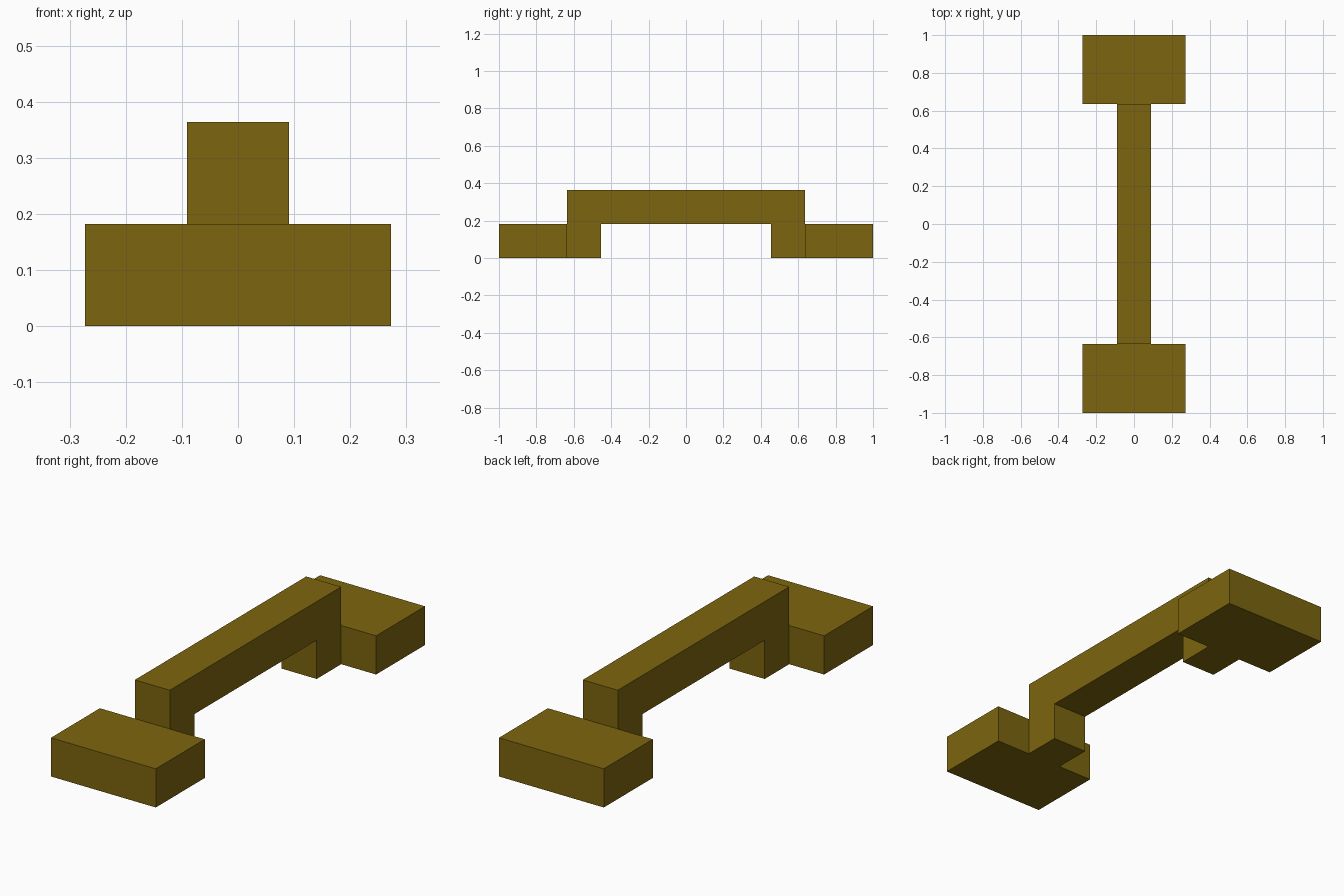
import bpy
import bmesh

if "Cube" in bpy.data.objects:
    bpy.data.objects.remove(bpy.data.objects["Cube"])

U = 1 / 11  # module: every dimension is a whole number of these

brass = bpy.data.materials.new("dark_brass")
brass.diffuse_color = (0.202, 0.130, 0.0044, 1)
brass.use_nodes = True
brass.node_tree.nodes["Principled BSDF"].inputs["Base Color"].default_value = brass.diffuse_color


def extrude_profile(name, profile, half_width):
    """Extrude a (y, z) outline symmetrically along x."""
    bm = bmesh.new()
    face = bm.faces.new([bm.verts.new((-half_width * U, y * U, z * U)) for y, z in profile])
    ext = bmesh.ops.extrude_face_region(bm, geom=[face])
    verts = [g for g in ext["geom"] if isinstance(g, bmesh.types.BMVert)]
    bmesh.ops.translate(bm, verts=verts, vec=(2 * half_width * U, 0, 0))
    bmesh.ops.recalc_face_normals(bm, faces=bm.faces)
    mesh = bpy.data.meshes.new(name)
    bm.to_mesh(mesh)
    bm.free()
    mesh.materials.append(brass)
    obj = bpy.data.objects.new(name, mesh)
    bpy.context.collection.objects.link(obj)
    return obj


# Raised grip with a leg at each end
extrude_profile("handle_grip", [(-7, 0), (-5, 0), (-5, 2), (5, 2),
                                (5, 0), (7, 0), (7, 4), (-7, 4)], 1)

# Wide mounting blocks beyond the legs
for name, y0, y1 in (("front_mount", -11, -7), ("back_mount", 7, 11)):
    extrude_profile(name, [(y0, 0), (y1, 0), (y1, 2), (y0, 2)], 3)
